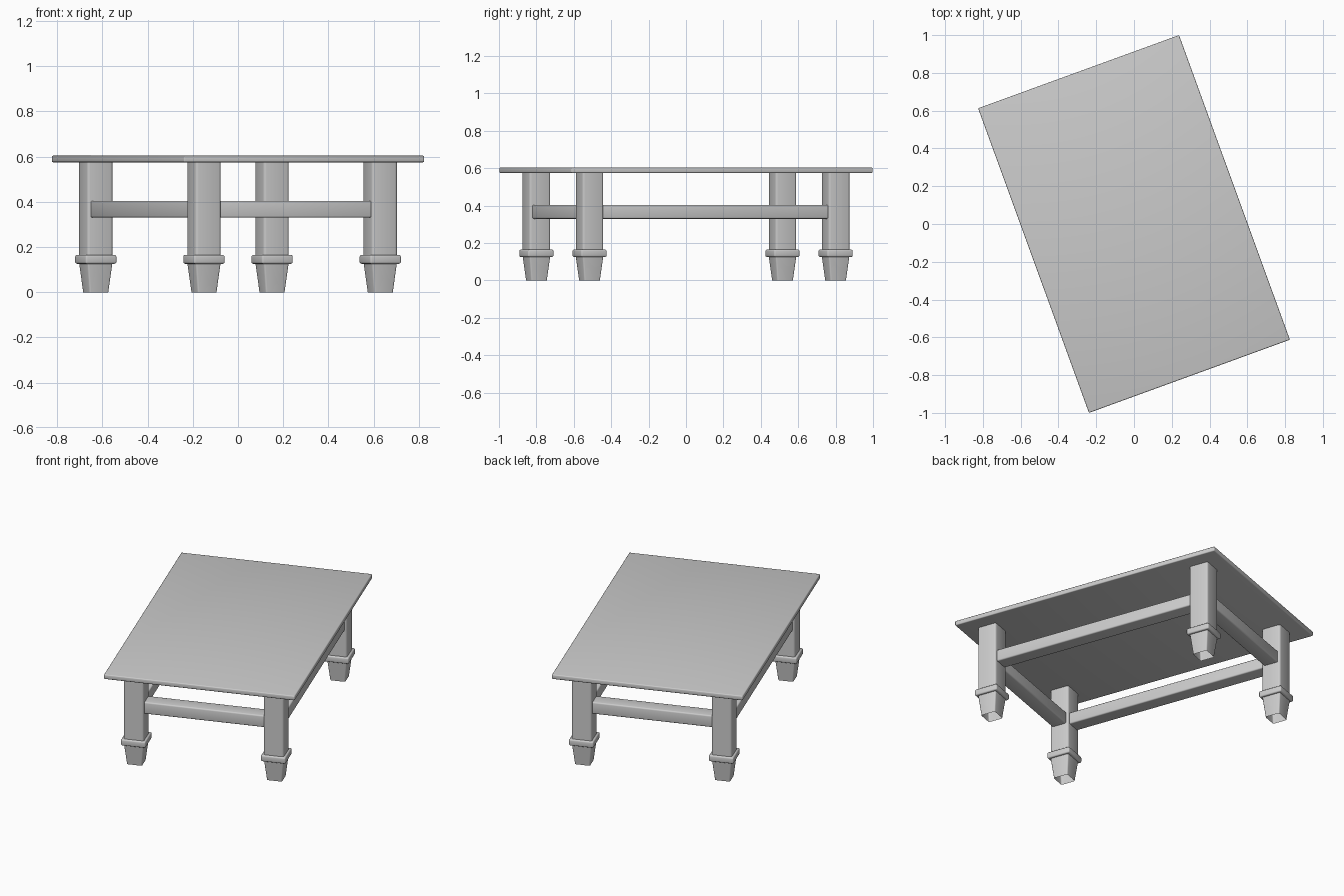
import bpy, bmesh, math
from mathutils import Matrix

if "Cube" in bpy.data.objects:
    bpy.data.objects.remove(bpy.data.objects["Cube"])

TURN = Matrix.Rotation(math.radians(20), 4, 'Z')


def block(name, x, y, z0, z1, hx, hy, taper=1.0, bevel=0.01, vertical_only=False, open_bottom=False):
    """Softened box from z0 to z1; taper scales the bottom face."""
    bm = bmesh.new()
    bmesh.ops.create_cube(bm, size=2)
    for v in bm.verts:
        top = v.co.z > 0
        k = 1.0 if top else taper
        v.co = (v.co.x * hx * k, v.co.y * hy * k, z1 if top else z0)
    edges = list(bm.edges)
    if vertical_only:
        edges = [e for e in edges if abs(e.verts[0].co.z - e.verts[1].co.z) > 0.01]
    bmesh.ops.bevel(bm, geom=edges, offset=bevel, segments=3, profile=0.5, affect='EDGES')
    if open_bottom:
        low = [f for f in bm.faces if all(abs(v.co.z - z0) < 1e-4 for v in f.verts)]
        bmesh.ops.delete(bm, geom=low, context='FACES')
    bm.transform(TURN @ Matrix.Translation((x, y, 0)))
    me = bpy.data.meshes.new(name)
    bm.to_mesh(me)
    bm.free()
    ob = bpy.data.objects.new(name, me)
    bpy.context.collection.objects.link(ob)
    bpy.ops.object.select_all(action='DESELECT')
    ob.select_set(True)
    bpy.context.view_layer.objects.active = ob
    bpy.ops.object.shade_smooth_by_angle(angle=math.radians(35))
    return ob


A, B, H = 0.415, 0.70, 0.06   # leg positions and half width

# Table top
block("table_top", 0, 0, 0.575, 0.604, 0.566, 0.858, bevel=0.006)

# Legs with collar and tapered open foot
for sx, side in ((-1, "left"), (1, "right")):
    for sy, end in ((-1, "front"), (1, "back")):
        x, y, tag = sx * A, sy * B, f"{end}_{side}"
        block(f"leg_{tag}", x, y, 0.15, 0.578, H, H, bevel=0.012, vertical_only=True)
        block(f"collar_{tag}", x, y, 0.126, 0.165, 0.073, 0.073, bevel=0.008)
        block(f"foot_{tag}", x, y, 0.0, 0.135, 0.06, 0.06, taper=0.75, bevel=0.008,
              vertical_only=True, open_bottom=True)

# Stretchers between the legs
T = 0.046
for s, side in ((-1, "left"), (1, "right")):
    block(f"stretcher_{side}", s * A, 0, 0.33, 0.404, T, B - H + 0.004, bevel=0.008)
for s, end in ((-1, "front"), (1, "back")):
    block(f"stretcher_{end}", 0, s * B, 0.33, 0.404, A - H + 0.004, T, bevel=0.008)
